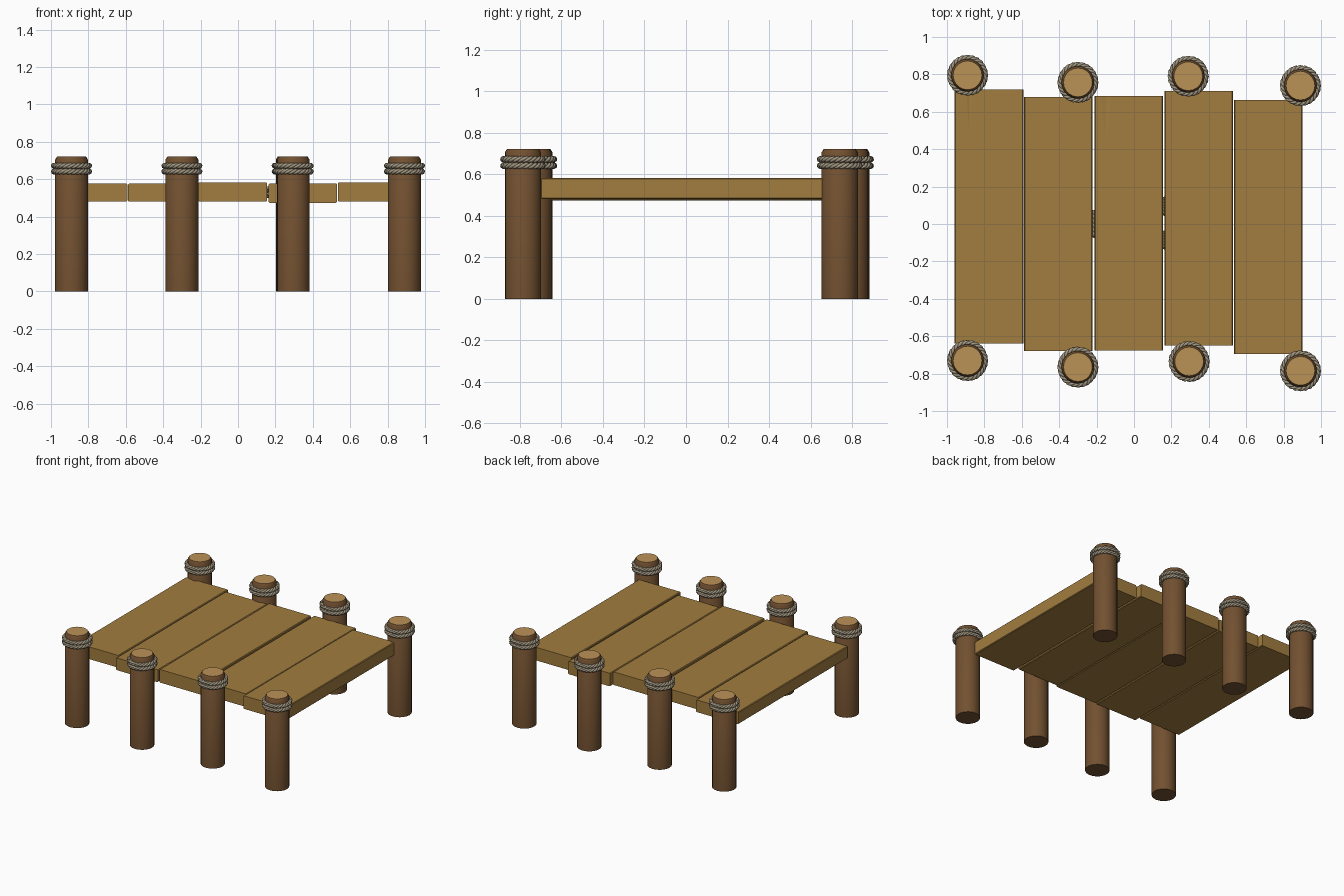
import bpy, bmesh, math
from math import sin, cos, pi, tau

if "Cube" in bpy.data.objects:
    bpy.data.objects.remove(bpy.data.objects["Cube"])


def material(name, rgb):
    m = bpy.data.materials.new(name)
    m.diffuse_color = (*rgb, 1)
    m.use_nodes = True
    m.node_tree.nodes["Principled BSDF"].inputs["Base Color"].default_value = m.diffuse_color
    return m


WOOD = material("deck_wood", (0.36, 0.205, 0.05))
BARK = material("post_wood", (0.17, 0.082, 0.03))
CUT = material("cut_wood", (0.50, 0.29, 0.095))
ROPE = material("rope", (0.36, 0.31, 0.22))


def finish(bm, name, mats, smooth=False):
    bmesh.ops.recalc_face_normals(bm, faces=bm.faces)
    me = bpy.data.meshes.new(name)
    bm.to_mesh(me)
    bm.free()
    for m in mats:
        me.materials.append(m)
    ob = bpy.data.objects.new(name, me)
    bpy.context.collection.objects.link(ob)
    if smooth:
        select_only(ob)
        bpy.ops.object.shade_smooth_by_angle(angle=math.radians(35))
    return ob


def select_only(ob):
    bpy.ops.object.select_all(action='DESELECT')
    ob.select_set(True)
    bpy.context.view_layer.objects.active = ob


# Plank: box with chamfered long edges and V cracks running in from its ends
def plank(name, x0, x1, y0, y1, z0, z1, front, back):
    bm = bmesh.new()
    c = 0.005
    tops, rims = [], []
    tri = []
    for y, cracks in ((y0, front), (y1, back)):
        V = lambda x, z, yy=y: bm.verts.new((x, yy, z))
        low = [V(x1, z1 - c), V(x1, z0 + c), V(x1 - c, z0), V(x0 + c, z0), V(x0, z0 + c), V(x0, z1 - c)]
        edge = [V(x0 + c, z1)]
        top = [edge[0]]
        for x, half, tip_y, depth in cracks:
            a, d, b = V(x - half, z1), V(x, z1 - depth), V(x + half, z1)
            tip = V(x, z1, tip_y)
            edge += [a, d, b]
            top += [a, tip, b]
            tri += [(a, d, tip), (d, b, tip)]
        last = V(x1 - c, z1)
        edge.append(last)
        top.append(last)
        bm.faces.new(edge + low)
        tops.append(top)
        rims.append([last] + low + [edge[0]])
    bm.faces.new(tops[0] + tops[1][::-1])
    for t in tri:
        bm.faces.new(t)
    f, b = rims
    for i in range(7):
        bm.faces.new((f[i], f[i + 1], b[i + 1], b[i]))
    bmesh.ops.triangulate(bm, faces=[q for q in bm.faces if len(q.verts) > 4])
    finish(bm, name, [WOOD])


# Deck planks, cracks given as (x, half width, tip y, depth)
plank("plank_1", -0.96, -0.592, -0.64, 0.72, 0.480, 0.576,
      [(-0.68, 0.017, -0.32, 0.012)], [(-0.88, 0.018, 0.47, 0.004)])
plank("plank_2", -0.587, -0.222, -0.68, 0.68, 0.480, 0.576,
      [(-0.46, 0.025, -0.43, 0.014)], [(-0.32, 0.014, 0.08, 0.022)])
plank("plank_3", -0.212, 0.155, -0.675, 0.685, 0.480, 0.583,
      [(0.065, 0.014, -0.25, 0.014)], [(-0.15, 0.03, 0.44, 0.004)])
plank("plank_4", 0.164, 0.529, -0.65, 0.71, 0.474, 0.577,
      [(0.29, 0.025, -0.40, 0.014)], [(0.43, 0.013, 0.46, 0.02)])
plank("plank_5", 0.534, 0.90, -0.695, 0.663, 0.480, 0.583,
      [(0.81, 0.018, -0.45, 0.014)], [(0.635, 0.033, 0.0, 0.045)])


# Post: round log with a chamfered, paler top
def post(name, x, y):
    bm = bmesh.new()
    n = 20
    rings = [[bm.verts.new((x + r * cos(tau * i / n), y + r * sin(tau * i / n), z)) for i in range(n)]
             for r, z in ((0.0875, 0), (0.0875, 0.705), (0.077, 0.722))]
    for a, b in zip(rings, rings[1:]):
        for i in range(n):
            j = (i + 1) % n
            bm.faces.new((a[i], a[j], b[j], b[i]))
    bm.faces.new(rings[0])
    bm.faces.new(rings[-1]).material_index = 1
    finish(bm, name, [BARK, CUT], True)


# Twisted rope: thin strands drawn as bevelled curves, then turned into mesh
def rope(name, paths, cyclic):
    cu = bpy.data.curves.new(name, 'CURVE')
    cu.dimensions = '3D'
    cu.bevel_depth = 0.0085
    cu.bevel_resolution = 1
    for pts in paths:
        s = cu.splines.new('POLY')
        s.points.add(len(pts) - 1)
        for p, co in zip(s.points, pts):
            p.co = (*co, 1)
        s.use_cyclic_u = cyclic
        s.use_smooth = True
    cu.materials.append(ROPE)
    ob = bpy.data.objects.new(name, cu)
    bpy.context.collection.objects.link(ob)
    select_only(ob)
    bpy.ops.object.convert(target='MESH')


def ring_strand(x, y, z, phase, n=80, twists=8, off=0.0078):
    pts = []
    for i in range(n):
        t = tau * i / n
        r = 0.094 + off * cos(twists * t + phase)
        pts.append((x + r * cos(t), y + r * sin(t), z + off * sin(twists * t + phase)))
    return pts


# Posts with two rope turns each
SIDES = {"back": [(-0.89, 0.795), (-0.30, 0.757), (0.29, 0.79), (0.89, 0.74)],
         "front": [(-0.89, -0.73), (-0.30, -0.765), (0.295, -0.735), (0.89, -0.785)]}
for side, spots in SIDES.items():
    for k, (x, y) in enumerate(spots, 1):
        post(f"{side}_post_{k}", x, y)
        rope(f"{side}_rope_{k}",
             [ring_strand(x, y, z, tau * s / 3) for z in (0.641, 0.672) for s in range(3)], True)


# Short rope pieces tucked in the gaps between planks
def gap_strand(x, y0, y1, z, phase, n=16):
    return [(x + 0.0078 * cos(2 * tau * i / n + phase), y0 + (y1 - y0) * i / n,
             z + 0.0078 * sin(2 * tau * i / n + phase)) for i in range(n + 1)]


for k, (x, y0, y1) in enumerate([(-0.217, -0.07, 0.07), (0.16, 0.05, 0.14), (0.16, -0.13, -0.04)], 1):
    rope(f"gap_rope_{k}",
         [gap_strand(x, y0, y1, z, tau * s / 3) for z in (0.515, 0.545) for s in range(3)], False)
